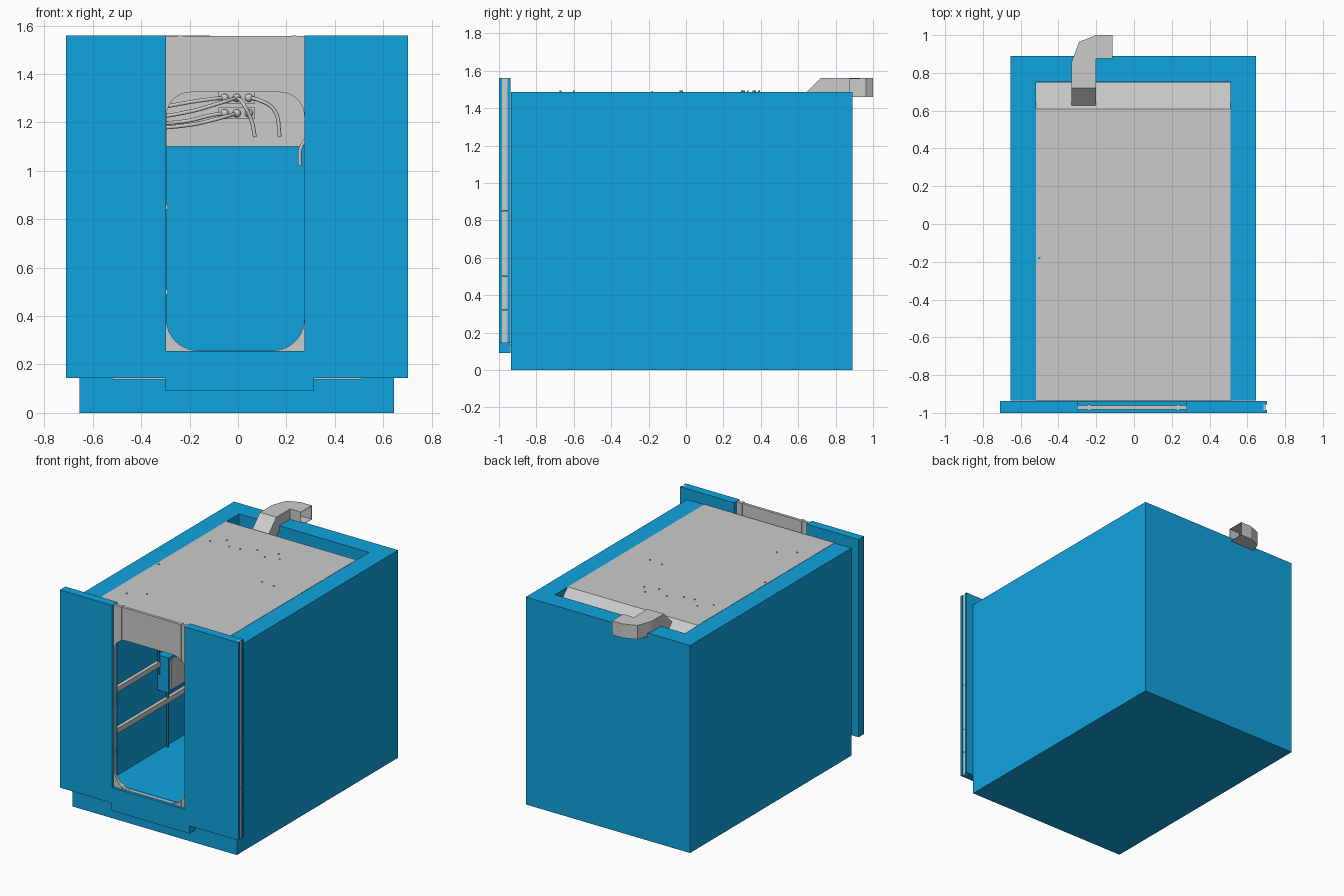
import bpy, bmesh
from mathutils import Vector

if "Cube" in bpy.data.objects:
    bpy.data.objects.remove(bpy.data.objects["Cube"])

blue = bpy.data.materials.new("blue_panel")
blue.diffuse_color = (0.005, 0.37, 0.73, 1)
blue.use_nodes = True
blue.node_tree.nodes["Principled BSDF"].inputs["Base Color"].default_value = blue.diffuse_color


def make(name, bm, mat=None):
    bmesh.ops.recalc_face_normals(bm, faces=bm.faces)
    me = bpy.data.meshes.new(name)
    bm.to_mesh(me)
    bm.free()
    ob = bpy.data.objects.new(name, me)
    bpy.context.collection.objects.link(ob)
    if mat:
        me.materials.append(mat)
    return ob


def prism(name, pts, axis, a, b, mat=None):
    """Extrude a 2D outline along x or y (outline is yz or xz)."""
    bm = bmesh.new()
    pos = (lambda u, v: (a, u, v)) if axis == "x" else (lambda u, v: (u, a, v))
    face = bm.faces.new([bm.verts.new(pos(u, v)) for u, v in pts])
    ext = bmesh.ops.extrude_face_region(bm, geom=[face])
    move = Vector((b - a, 0, 0) if axis == "x" else (0, b - a, 0))
    bmesh.ops.translate(bm, vec=move, verts=[g for g in ext["geom"] if isinstance(g, bmesh.types.BMVert)])
    return make(name, bm, mat)


def box(name, x, y, z, mat=None):
    return prism(name, [(x[0], z[0]), (x[1], z[0]), (x[1], z[1]), (x[0], z[1])], "y", y[0], y[1], mat)


def cut(ob, cutter, remove=True):
    mod = ob.modifiers.new("cut", "BOOLEAN")
    mod.operation, mod.solver, mod.object = "DIFFERENCE", "EXACT", cutter
    bpy.context.view_layer.objects.active = ob
    bpy.ops.object.modifier_apply(modifier=mod.name)
    if remove:
        bpy.data.objects.remove(cutter)


def bevel_box(name, x, y, z, groups):
    """Box whose y-direction edges are rounded: low and high z radii."""
    ob = box(name, x, y, z)
    bm = bmesh.new()
    bm.from_mesh(ob.data)
    for zz, r in groups:
        es = [e for e in bm.edges if abs(e.verts[0].co.y - e.verts[1].co.y) > 0.01
              and abs(e.verts[0].co.z - zz) < 1e-4]
        bmesh.ops.bevel(bm, geom=es, offset=r, segments=10, profile=0.5, affect="EDGES")
    bm.to_mesh(ob.data)
    bm.free()
    return ob


def tube(name, pts, r):
    cu = bpy.data.curves.new(name, "CURVE")
    cu.dimensions, cu.bevel_depth, cu.bevel_resolution = "3D", r, 3
    cu.use_fill_caps = True
    sp = cu.splines.new("BEZIER")
    sp.bezier_points.add(len(pts) - 1)
    for bp, p in zip(sp.bezier_points, pts):
        bp.co = p
        bp.handle_left_type = bp.handle_right_type = "AUTO"
    ob = bpy.data.objects.new(name, cu)
    bpy.context.collection.objects.link(ob)
    return ob


# Insulated body: thick floor, side and back walls, open at front and top
body = box("body_shell", (-0.655, 0.645), (-0.935, 0.89), (0, 1.485), blue)
cut(body, box("cavity", (-0.52, 0.51), (-1.1, 0.755), (0.14, 2)))

# Ceiling sheet that folds down at 45 degrees, then vertically along the back wall
prism("ceiling_panel", [(-0.935, 1.487), (0.61, 1.487), (0.753, 1.344), (0.753, 1.10), (0.741, 1.10),
                        (0.741, 1.339), (0.605, 1.475), (-0.935, 1.475)], "x", -0.52, 0.51)
box("threshold_strip", (-0.52, 0.51), (-0.945, -0.925), (0.137, 0.146))

# Front fascia: two tall cheeks joined by a low sill, grooved on its right edge
fascia = prism("front_fascia", [(-0.71, 0.145), (-0.30, 0.145), (-0.30, 0.09), (0.315, 0.09), (0.315, 0.145),
                                (0.703, 0.145), (0.703, 1.56), (0.275, 1.56), (0.275, 0.255),
                                (-0.297, 0.255), (-0.297, 1.56), (-0.71, 1.56)], "y", -1.0, -0.938, blue)
cut(fascia, box("groove", (0.685, 0.8), (-0.984, -0.955), (0.1, 1.7)))
for i, (z0, z1) in enumerate([(0.145, 0.32), (0.323, 0.5), (0.503, 0.85), (0.853, 1.56)]):
    box(f"edge_strip_{i}", (0.68, 0.695), (-0.984, -0.955), (z0, z1))

# Grey door frame with vertical tracks, cut by the rounded doorway
opening = bevel_box("doorway_cutter", (-0.296, 0.274), (-1.2, -0.8), (0.258, 1.325),
                    [(0.258, 0.13), (1.325, 0.10)])
cut(box("door_frame", (-0.298, 0.276), (-0.982, -0.962), (0.25, 1.558)), opening, False)
for side, x in (("left", -0.238), ("right", 0.234)):
    cut(box(f"door_track_{side}", (x - 0.008, x + 0.008), (-0.988, -0.955), (0.254, 1.56)), opening, False)
bpy.data.objects.remove(opening)
for i, z in enumerate((0.5, 0.85)):
    box(f"latch_{i}", (-0.30, -0.290), (-0.98, -0.96), (z - 0.01, z + 0.01))

# Bumper rails along the inner side walls
for side, x0, x1 in (("left", -0.52, -0.495), ("right", 0.485, 0.51)):
    for level, z in (("lower", 0.475), ("upper", 0.77)):
        box(f"{level}_rail_{side}", (x0, x1), (-0.93, 0.75), (z - 0.018, z + 0.018))

# Control box on the left wall with conduits up and down
box("control_box", (-0.52, -0.43), (-0.17, 0.03), (0.58, 0.83), blue)
box("control_box_cover", (-0.43, -0.42), (-0.155, 0.015), (0.6, 0.81))
box("conduit_upper", (-0.507, -0.495), (-0.186, -0.174), (0.7, 1.49), blue)
box("conduit_lower", (-0.507, -0.495), (-0.086, -0.074), (0.14, 0.6), blue)

# Pipe manifolds with fittings and bent pipes on the back wall
for lvl, z in (("upper", 1.302), ("lower", 1.238)):
    box(f"manifold_{lvl}", (-0.08, 0.07), (0.715, 0.742), (z - 0.023, z + 0.023))
    for i, x in enumerate((-0.055, -0.005, 0.045)):
        bm = bmesh.new()
        bmesh.ops.create_uvsphere(bm, u_segments=12, v_segments=8, radius=0.017)
        bmesh.ops.translate(bm, verts=bm.verts, vec=(x, 0.71, z))
        make(f"fitting_{lvl}_{i}", bm)
Y = 0.69
paths = [
    [(-0.055, 0.71, 1.302), (-0.10, Y, 1.298), (-0.25, Y, 1.275), (-0.51, Y, 1.22)],
    [(-0.005, 0.71, 1.302), (-0.06, Y - .03, 1.285), (-0.2, Y - .03, 1.245), (-0.51, Y - .03, 1.20)],
    [(-0.055, 0.71, 1.238), (-0.11, Y, 1.23), (-0.22, Y, 1.205), (-0.51, Y, 1.19)],
    [(-0.005, 0.71, 1.238), (-0.06, Y - .03, 1.222), (-0.2, Y - .03, 1.19), (-0.51, Y - .03, 1.17)],
    [(-0.005, 0.71, 1.302), (0.02, Y - .05, 1.28), (0.055, Y - .05, 1.21), (0.07, Y - .05, 1.14)],
    [(0.045, 0.71, 1.302), (0.08, Y, 1.295), (0.15, Y, 1.25), (0.173, Y, 1.14)],
    [(0.51, Y, 1.2), (0.32, Y, 1.16), (0.262, Y, 1.10), (0.255, Y, 1.02)],
]
for i, p in enumerate(paths):
    tube(f"pipe_{i}", p, 0.008)

# Open sheet-metal duct rising from the sloped panel and turning sideways
stations = [  # left top, right top, left bottom, right bottom
    [(-0.33, 0.625, 1.465), (-0.2, 0.625, 1.465), (-0.33, 0.695, 1.395), (-0.2, 0.695, 1.395)],
    [(-0.33, 0.72, 1.56), (-0.2, 0.72, 1.56), (-0.33, 0.76, 1.46), (-0.2, 0.76, 1.46)]]
for l, r in [((-0.33, 0.86), (-0.2, 0.865)), ((-0.29, 0.965), (-0.2, 0.875)),
             ((-0.2, 1.0), (-0.19, 0.875)), ((-0.115, 1.0), (-0.115, 0.875))]:
    stations.append([(*l, 1.56), (*r, 1.56), (*l, 1.46), (*r, 1.46)])
bm = bmesh.new()
rings = [[bm.verts.new(s[k]) for k in (0, 1, 3, 2)] for s in stations]
for a, b in zip(rings, rings[1:]):
    for k in range(4):
        n = (k + 1) % 4
        bm.faces.new((a[k], a[n], b[n], b[k]))
duct = make("exhaust_duct", bm)
sol = duct.modifiers.new("sheet", "SOLIDIFY")
sol.thickness, sol.offset = 0.004, -1

# Small screws on the ceiling panel
for i, (x, y) in enumerate([(-0.2, 0.31), (-0.1, 0.36), (0.05, 0.39), (-0.43, 0.3), (-0.35, 0.37), (-0.28, 0.3),
                            (0.0, 0.3), (0.1, 0.33), (0.205, -0.02), (0.305, -0.03), (-0.41, -0.67), (-0.3, -0.6)]):
    bm = bmesh.new()
    bmesh.ops.create_cone(bm, cap_ends=True, segments=8, radius1=0.005, radius2=0.005, depth=0.01)
    bmesh.ops.translate(bm, verts=bm.verts, vec=(x, y, 1.488))
    make(f"screw_{i}", bm)

# Smooth shading on rounded fittings only
bpy.ops.object.select_all(action="DESELECT")
for ob in bpy.data.objects:
    if ob.name.startswith("fitting"):
        ob.select_set(True)
        bpy.context.view_layer.objects.active = ob
bpy.ops.object.shade_smooth_by_angle()
